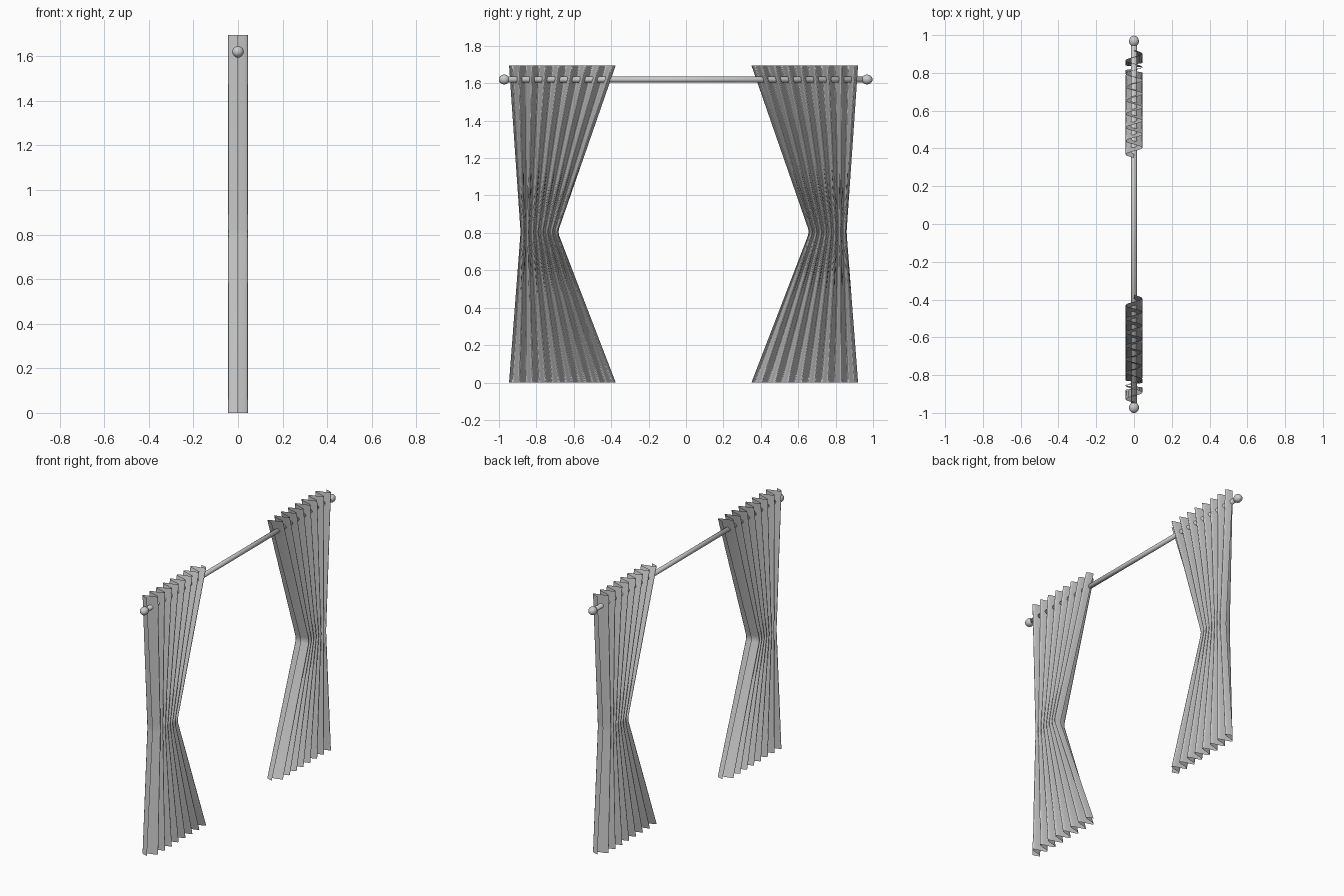
import bpy, bmesh, math
from mathutils import Matrix

if "Cube" in bpy.data.objects:
    bpy.data.objects.remove(bpy.data.objects["Cube"])

FOLDS, STEPS, DEPTH = 8, 16, 0.044
CENTRE_Y = -0.013
ROD_Z = 1.62
# height, inner edge y, outer edge y of a drape
ROWS = [(0.0, 0.35, 0.92), (0.785, 0.652, 0.86), (0.805, 0.656, 0.859),
        (0.825, 0.652, 0.86), (1.695, 0.35, 0.92)]


def finish(bm, name):
    for f in bm.faces:
        f.smooth = True
    mesh = bpy.data.meshes.new(name)
    bm.to_mesh(mesh)
    bm.free()
    ob = bpy.data.objects.new(name, mesh)
    bpy.context.collection.objects.link(ob)
    return ob


def curtain(name, turn):
    bm = bmesh.new()
    n = FOLDS * STEPS
    grid = []
    for z, inner, outer in ROWS:
        row = []
        for i in range(n + 1):
            t = i / n
            x = -DEPTH * math.sin(2 * math.pi * FOLDS * t)
            y = inner + (outer - inner) * t
            # the second drape is the first turned half round
            if turn:
                x, y = -x, 2 * CENTRE_Y - y
            row.append(bm.verts.new((x, y, z)))
        grid.append(row)
    for a, b in zip(grid, grid[1:]):
        for i in range(n):
            bm.faces.new((a[i], a[i + 1], b[i + 1], b[i]))
    return finish(bm, name)


# Pleated drapes, pinched at the waist
curtain("right_curtain", False)
curtain("left_curtain", True)

# Rod
bm = bmesh.new()
bmesh.ops.create_cone(bm, cap_ends=True, segments=24, radius1=0.015, radius2=0.015,
                      depth=1.92, matrix=Matrix.Translation((0, -0.003, ROD_Z))
                      @ Matrix.Rotation(math.pi / 2, 4, 'X'))
finish(bm, "curtain_rod")

# Ball ends
for name, y in (("left_finial", -0.972), ("right_finial", 0.968)):
    bm = bmesh.new()
    bmesh.ops.create_uvsphere(bm, u_segments=24, v_segments=16, radius=1,
                              matrix=Matrix.Translation((0, y, ROD_Z))
                              @ Matrix.Diagonal((0.026, 0.029, 0.026, 1)))
    finish(bm, name)
